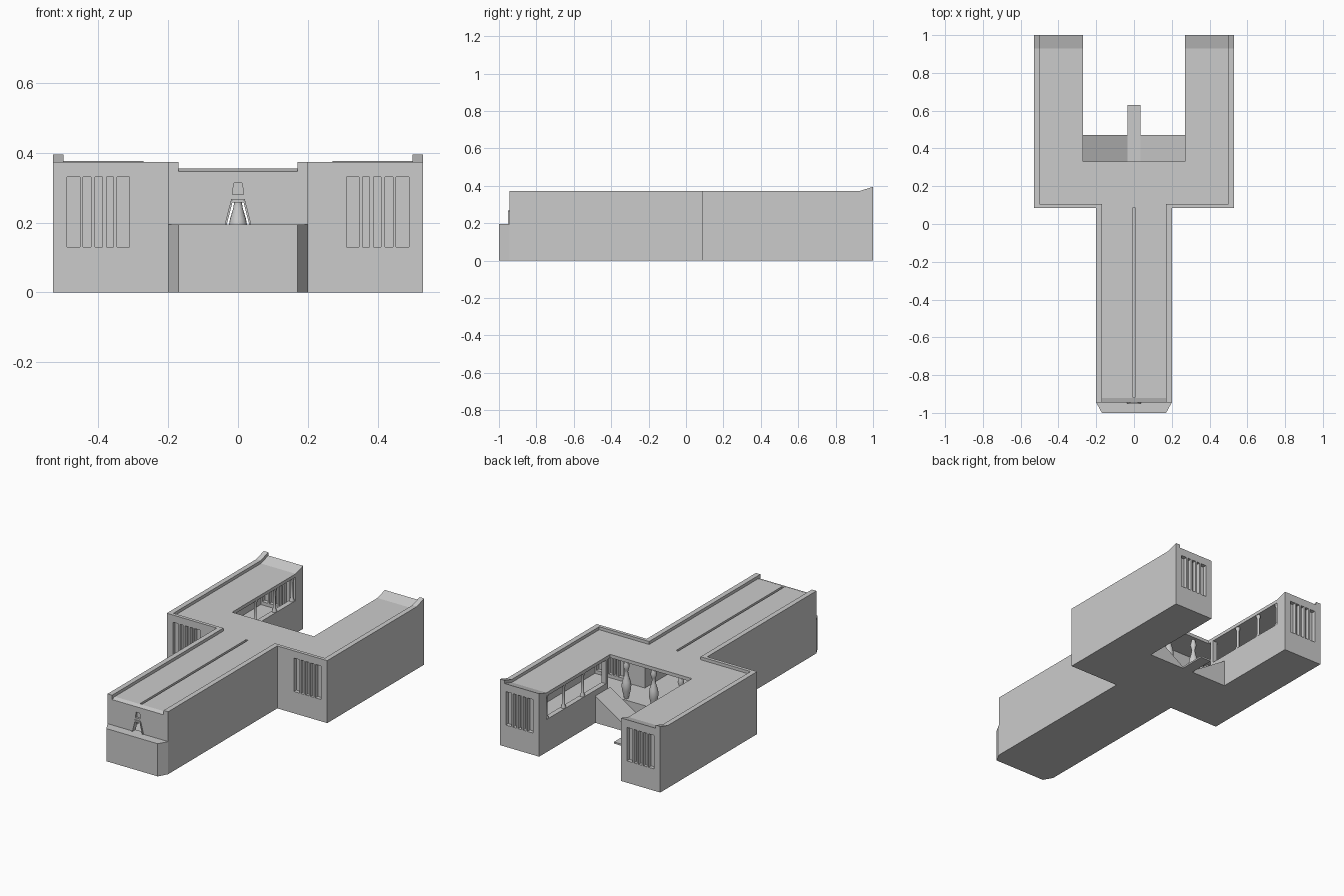
import bpy, bmesh
from math import pi, sin, cos

cube = bpy.data.objects.get("Cube")
if cube:
    bpy.data.objects.remove(cube)

stone = bpy.data.materials.new("grey_stone")
stone.use_nodes = True
GREY = (0.6, 0.6, 0.6, 1)
stone.diffuse_color = GREY
stone.node_tree.nodes["Principled BSDF"].inputs["Base Color"].default_value = GREY


def add_prism(bm, pts, lo, hi, axis):
    """Extrude a 2D outline along an axis (outline uses the other two axes)."""
    def place(p, d):
        return {"x": (d, p[0], p[1]), "y": (p[0], d, p[1]), "z": (p[0], p[1], d)}[axis]
    a = [bm.verts.new(place(p, lo)) for p in pts]
    b = [bm.verts.new(place(p, hi)) for p in pts]
    bm.faces.new(a)
    bm.faces.new(b)
    for i in range(len(pts)):
        j = (i + 1) % len(pts)
        bm.faces.new((a[i], a[j], b[j], b[i]))


def rect(x0, x1, y0, y1):
    return [(x0, y0), (x1, y0), (x1, y1), (x0, y1)]


def make(name, shapes):
    """Object from a list of (outline, low, high, axis) prisms."""
    bm = bmesh.new()
    for s in shapes:
        add_prism(bm, *s)
    bmesh.ops.recalc_face_normals(bm, faces=bm.faces)
    me = bpy.data.meshes.new(name)
    bm.to_mesh(me)
    bm.free()
    ob = bpy.data.objects.new(name, me)
    bpy.context.collection.objects.link(ob)
    me.materials.append(stone)
    return ob


def cut(ob, shapes):
    cutter = make("cutter", shapes)
    cutter.hide_render = True
    mod = ob.modifiers.new("cut", "BOOLEAN")
    mod.operation, mod.solver, mod.object = "DIFFERENCE", "EXACT", cutter
    bpy.context.view_layer.objects.active = ob
    bpy.ops.object.modifier_apply(modifier=mod.name)
    bpy.data.objects.remove(cutter)


def both(half):
    """Close a half outline by reflecting it across x = 0."""
    return half + [(-x, y) for x, y in reversed(half)]


def turned(name, profile, x, y, sides=16):
    """Lathed post from (radius, height) pairs."""
    bm = bmesh.new()
    rings = [[bm.verts.new((x + r * cos(2 * pi * i / sides), y + r * sin(2 * pi * i / sides), z))
              for i in range(sides)] for r, z in profile]
    for a, b in zip(rings, rings[1:]):
        for i in range(sides):
            j = (i + 1) % sides
            bm.faces.new((a[i], a[j], b[j], b[i]))
    bm.faces.new(rings[0][::-1])
    bm.faces.new(rings[-1])
    me = bpy.data.meshes.new(name)
    bm.to_mesh(me)
    bm.free()
    ob = bpy.data.objects.new(name, me)
    bpy.context.collection.objects.link(ob)
    me.materials.append(stone)
    for p in me.polygons:
        p.use_smooth = len(p.vertices) == 4


ROOF, RIM, SILL, FLOOR, CEIL = 0.355, 0.373, 0.195, 0.11, 0.335
FRONT, WING, COURT = -0.945, 0.085, 0.33
IN, OUT = 0.27, 0.53

# Main building: long corridor and two wings around a court
plan = both([(0.2, FRONT), (0.2, WING), (OUT, WING), (OUT, 1), (IN, 1), (IN, COURT)])
building = make("building", [(plan, 0, ROOF, "z")])

# Hollow interior, open to the court
hollow = both([(0.17, FRONT + 0.025), (0.17, 0.145), (0.5, 0.145), (0.5, 0.93),
               (0.3, 0.93), (0.3, 0.35), (IN, 0.35)])
cut(building, [(hollow, FLOOR, CEIL, "z")])

# Side openings to the court, front door, roof slot, front roof slope
cut(building, [(rect(s * 0.25, s * 0.32, 0.37, 0.93), SILL, CEIL, "z") for s in (-1, 1)])
cut(building, [
    (both([(0.032, SILL), (0.024, 0.23), (0.016, 0.258)]), -0.97, -0.9, "y"),
    (both([(0.016, 0.28), (0.012, 0.314)]), -0.97, FRONT + 0.012, "y"),
    (rect(-0.007, 0.007, -0.92 + 0.005, WING), CEIL - 0.02, 0.4, "z")])
cut(building, [([(-0.92, ROOF), (-0.96, 0.342), (-0.96, 0.4), (-0.92, 0.4)], -0.17, 0.17, "x")])

# Barred windows: five slots on both faces of each wing end wall
slots = []
edges = [(0.31, 0.347), (0.356, 0.377), (0.388, 0.41), (0.421, 0.444), (0.453, 0.49)]
for s in (-1, 1):
    for a, b in edges:
        for y0, y1 in ((0.06, WING + 0.022), (0.123, 0.16), (0.91, 0.953), (0.977, 1.02)):
            slots.append((rect(s * a, s * b, y0, y1), 0.13, 0.33, "z"))
cut(building, slots)

# Parapet rims and rising roof ends
for s, side in ((-1, "right"), (1, "left")):
    make(side + "_corridor_rim", [(rect(s * 0.17, s * 0.2, FRONT, WING + 0.02), ROOF, RIM, "z")])
    make(side + "_wing_front_rim", [(rect(s * 0.2, s * OUT, WING, WING + 0.02), ROOF, RIM, "z")])
    rim = [(WING + 0.02, ROOF), (1, ROOF), (1, 0.395), (0.93, RIM), (WING + 0.02, RIM)]
    lo, hi = sorted((s * 0.5, s * OUT))
    make(side + "_wing_outer_rim", [(rim, lo, hi, "x")])
    lo, hi = sorted((s * IN, s * 0.5))
    make(side + "_roof_end", [([(0.93, ROOF), (1, ROOF), (1, 0.376)], lo, hi, "x")])

# Front plinth
make("front_plinth", [(both([(0.17, -1), (0.2, FRONT)]), 0, SILL, "z")])

# Door surround
for s, side in ((-1, "right"), (1, "left")):
    jamb = [(s * 0.032, SILL), (s * 0.038, SILL), (s * 0.02, 0.265), (s * 0.016, 0.258)]
    make(side + "_door_jamb", [(jamb, FRONT - 0.006, FRONT, "y")])
make("door_lintel", [(both([(0.016, 0.258), (0.02, 0.268)]), FRONT - 0.006, FRONT, "y")])

# Valley shaped court ramp with a flat tongue
make("court_ramp", [(both([(IN, 0), (IN, 0.16), (0.035, 0.01)]), COURT, 0.47, "y")])
make("ramp_tongue", [(rect(-0.035, 0.035, 0.47, 0.63), 0, 0.01, "z")])

# Vase shaped posts at the hall opening
vase = [(0.012, FLOOR), (0.016, 0.125), (0.024, 0.16), (0.027, 0.185), (0.023, 0.21), (0.014, 0.24),
        (0.009, 0.268), (0.012, 0.28), (0.018, 0.3), (0.014, 0.315), (0.01, CEIL)]
for x in (-0.18, 0, 0.18):
    turned("hall_post", vase, x, 0.305)

# Slim columns along the wing openings
column = [(0.014, SILL), (0.014, 0.202), (0.008, 0.215), (0.008, 0.315), (0.013, 0.325), (0.013, CEIL)]
for s in (-1, 1):
    for y in (0.57, 0.75, 0.915):
        turned("wing_column", column, s * 0.285, y)
